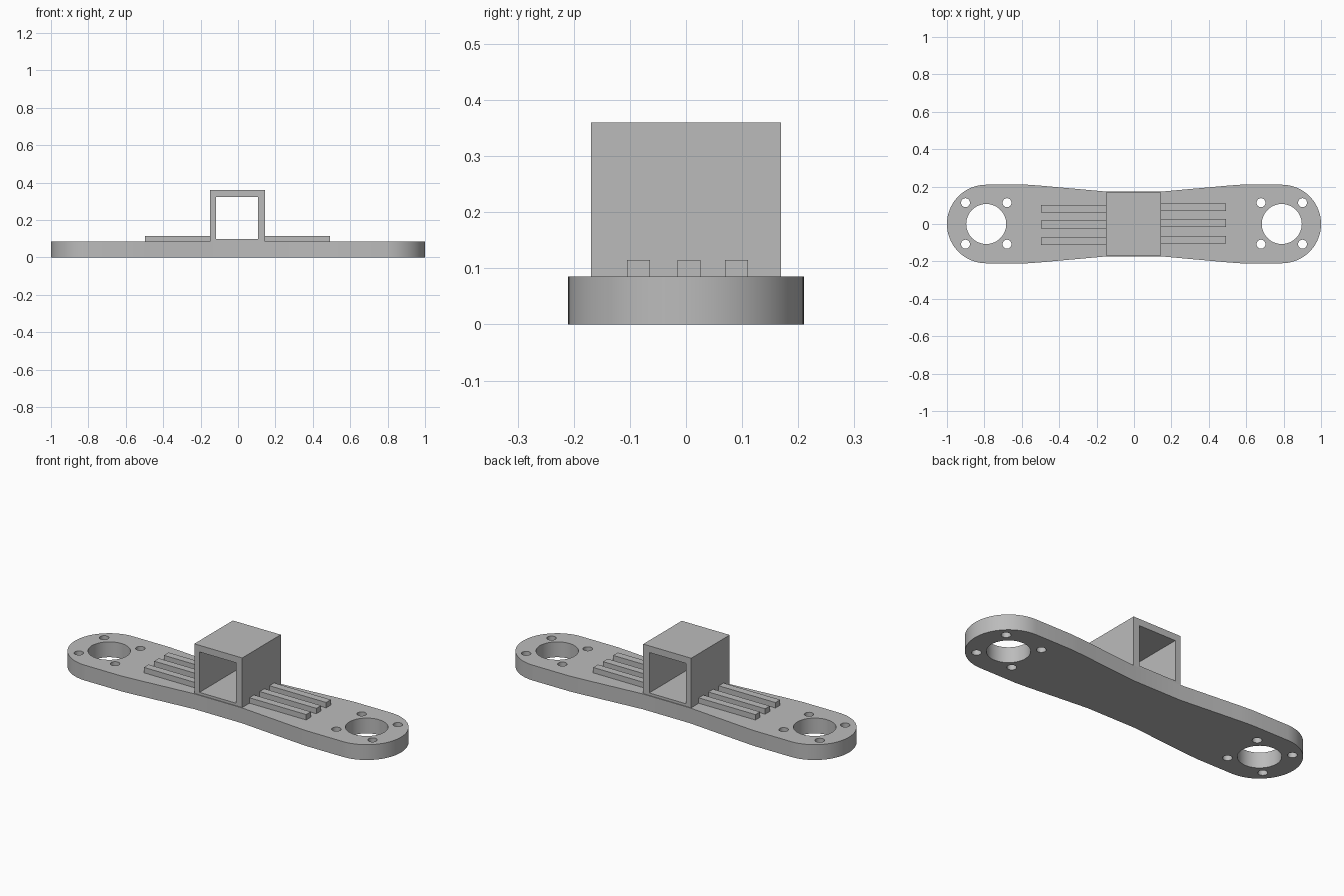
import bpy
import bmesh
from math import sin, cos, tau, pi, radians
from mathutils import Matrix

cube = bpy.data.objects.get("Cube")
if cube:
    bpy.data.objects.remove(cube, do_unlink=True)

grey = bpy.data.materials.new("plain_grey")
grey.use_nodes = True
COLOUR = (0.5, 0.5, 0.5, 1)
grey.diffuse_color = COLOUR
grey.node_tree.nodes["Principled BSDF"].inputs["Base Color"].default_value = COLOUR


def arc(cx, cy, r, start=0.0, sweep=tau, steps=48):
    """Points along an arc; a full turn leaves out the repeated end point."""
    count = steps if sweep == tau else steps + 1
    return [(cx + r * cos(start + sweep * i / steps),
             cy + r * sin(start + sweep * i / steps)) for i in range(count)]


def rect(x0, x1, y0, y1):
    return [(x0, y0), (x1, y0), (x1, y1), (x0, y1)]


def extrude(name, loops, depth, matrix):
    """Fill the first loop, leave the others as holes, and extrude by depth."""
    curve = bpy.data.curves.new(name, "CURVE")
    curve.dimensions = "2D"
    curve.fill_mode = "BOTH"
    curve.extrude = depth / 2
    for loop in loops:
        spline = curve.splines.new("POLY")
        spline.points.add(len(loop) - 1)
        for point, (x, y) in zip(spline.points, loop):
            point.co = (x, y, 0, 1)
        spline.use_cyclic_u = True
    temp = bpy.data.objects.new(name + "_outline", curve)
    bpy.context.collection.objects.link(temp)
    graph = bpy.context.evaluated_depsgraph_get()
    mesh = bpy.data.meshes.new_from_object(temp.evaluated_get(graph))
    bpy.data.objects.remove(temp, do_unlink=True)

    # Weld the caps to the walls and place the part
    bm = bmesh.new()
    bm.from_mesh(mesh)
    bmesh.ops.remove_doubles(bm, verts=bm.verts, dist=1e-5)
    bmesh.ops.dissolve_limit(bm, angle_limit=radians(0.1), verts=bm.verts, edges=bm.edges)
    bmesh.ops.transform(bm, matrix=matrix, verts=bm.verts)
    bmesh.ops.recalc_face_normals(bm, faces=bm.faces)
    bm.to_mesh(mesh)
    bm.free()

    mesh.name = name
    mesh.materials.clear()
    mesh.materials.append(grey)
    obj = bpy.data.objects.new(name, mesh)
    bpy.context.collection.objects.link(obj)
    bpy.ops.object.select_all(action="DESELECT")
    obj.select_set(True)
    bpy.context.view_layer.objects.active = obj
    bpy.ops.object.shade_smooth_by_angle(angle=radians(30))
    return obj


PLATE_TOP = 0.085
END_X, END_R = 0.79, 0.21

# Base plate: round ends, tapering to a narrow waist, with bearing and screw holes
waist = [(0.57, 0.21), (0.5, 0.205), (0.145, 0.173)]
outline = arc(END_X, 0, END_R, -pi / 2, pi)
outline += waist + [(-x, y) for x, y in reversed(waist)]
outline += arc(-END_X, 0, END_R, pi / 2, pi)
outline += [(-x, -y) for x, y in waist] + [(x, -y) for x, y in reversed(waist)]
loops = [outline]
for side in (-1, 1):
    loops.append(arc(side * END_X, 0, 0.107))
    for dx in (-0.111, 0.111):
        for dy in (-0.111, 0.111):
            loops.append(arc(side * END_X + dx, dy + 0.003, 0.024, steps=24))
extrude("base_plate", loops, PLATE_TOP, Matrix.Translation((0, 0, PLATE_TOP / 2)))

# Square tube running front to back across the waist
tube_loops = [rect(-0.15, 0.144, PLATE_TOP, 0.36), rect(-0.118, 0.107, 0.099, 0.323)]
extrude("square_tube", tube_loops, 0.338, Matrix.Rotation(pi / 2, 4, "X"))

# Three stiffening ribs on each side of the tube
RIB_H = 0.03
for side, label, x0, x1, shift in ((-1, "right", -0.498, -0.15, -0.005),
                                   (1, "left", 0.144, 0.492, 0.003)):
    for number, y in enumerate((-0.088, 0.002, 0.087), 1):
        extrude(f"{label}_rib_{number}",
                [rect(x0, x1, y + shift - 0.0205, y + shift + 0.0205)], RIB_H,
                Matrix.Translation((0, 0, PLATE_TOP + RIB_H / 2)))
